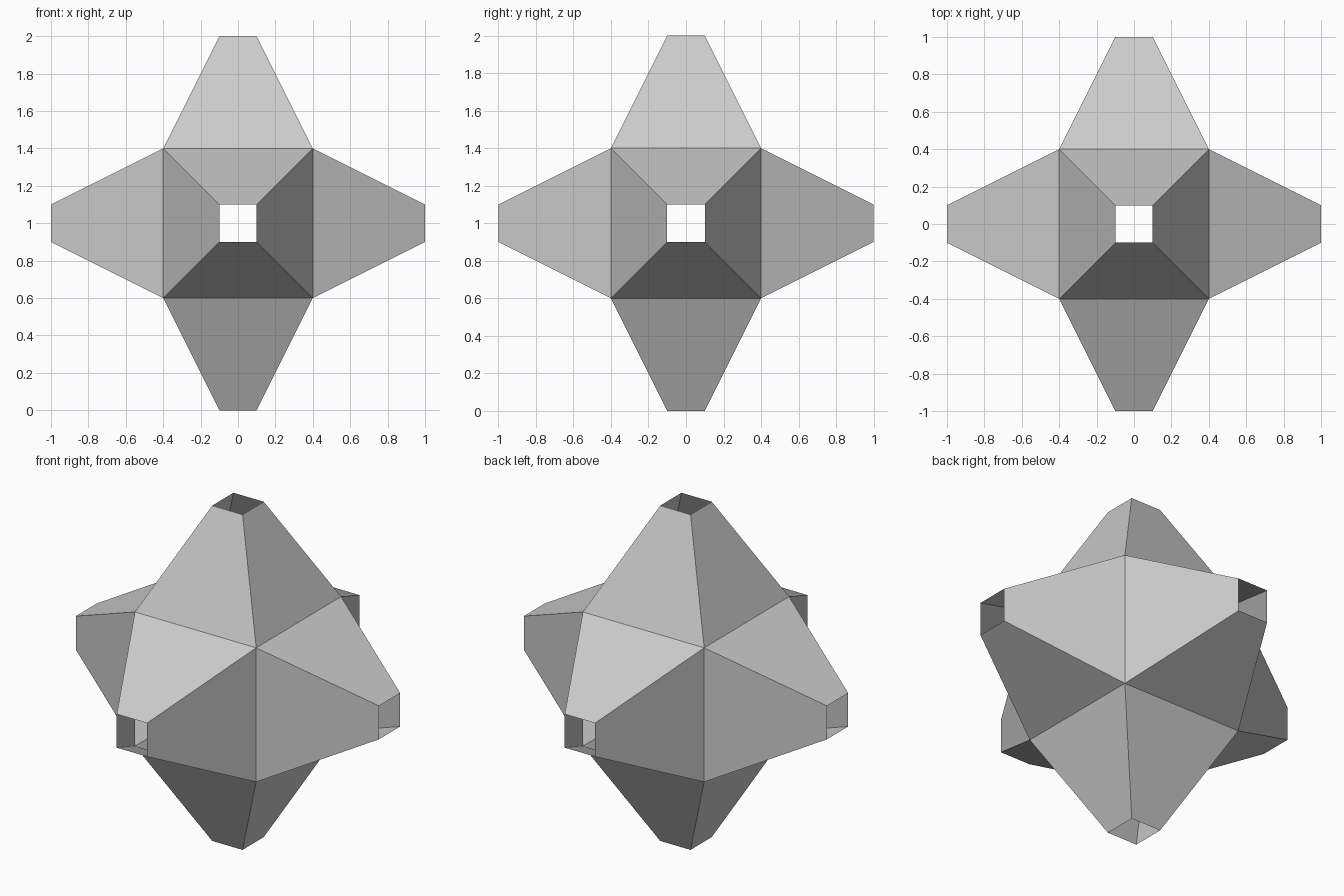
import bpy
import bmesh

if "Cube" in bpy.data.objects:
    bpy.data.objects.remove(bpy.data.objects["Cube"])

CENTRE_Z = 1.0   # height of the middle of the star
CORE = 0.8       # width of the central cube
TIP = 0.2        # width of each open tip
REACH = 1.0      # distance from the middle to each tip

bm = bmesh.new()

# Central cube whose six faces grow into arms
bmesh.ops.create_cube(bm, size=CORE)
ret = bmesh.ops.extrude_discrete_faces(bm, faces=bm.faces[:])
tips = ret["faces"]

# Taper each arm outward to a small square
for tip in tips:
    n = tip.normal.copy()
    for v in tip.verts:
        across = v.co - n * v.co.dot(n)
        v.co = across * (TIP / CORE) + n * REACH

# Leave the tips open, so the shell is hollow right through
bmesh.ops.delete(bm, geom=tips, context='FACES_ONLY')
bmesh.ops.remove_doubles(bm, verts=bm.verts[:], dist=0.0001)
bmesh.ops.translate(bm, verts=bm.verts[:], vec=(0, 0, CENTRE_Z))

mesh = bpy.data.meshes.new("hollow_star")
bm.to_mesh(mesh)
bm.free()
star = bpy.data.objects.new("hollow_star", mesh)
bpy.context.collection.objects.link(star)
